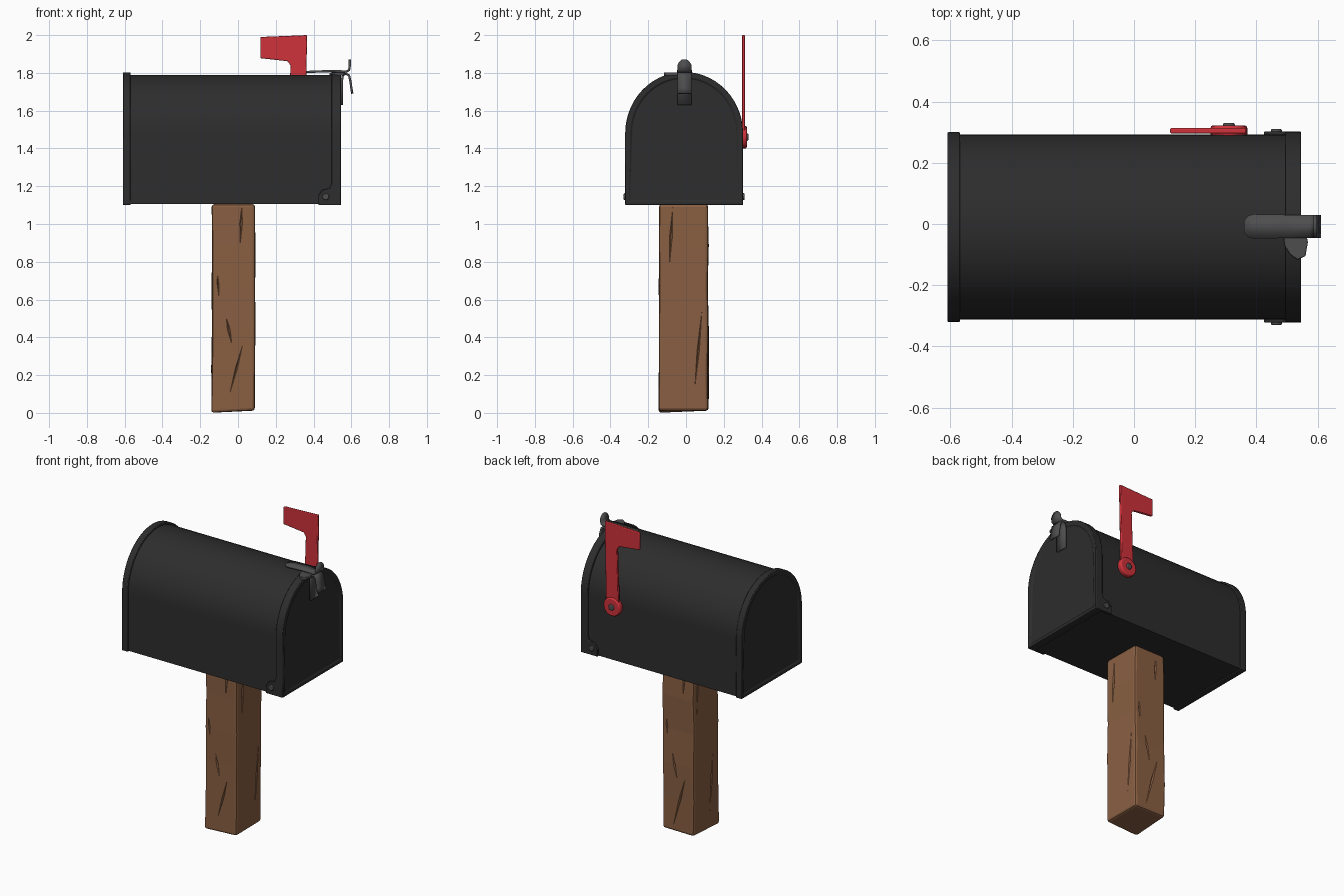
import bpy, bmesh, math, random
from mathutils import Vector

random.seed(4)
if "Cube" in bpy.data.objects:
    bpy.data.objects.remove(bpy.data.objects["Cube"], do_unlink=True)


def material(name, rgb):
    m = bpy.data.materials.new(name)
    m.use_nodes = True
    m.diffuse_color = (*rgb, 1)
    bsdf = next(n for n in m.node_tree.nodes if n.type == 'BSDF_PRINCIPLED')
    bsdf.inputs["Base Color"].default_value = (*rgb, 1)
    return m


BLACK = material("black metal", (0.026, 0.026, 0.026))
GREY = material("grey metal", (0.075, 0.075, 0.075))
RED = material("red paint", (0.62, 0.032, 0.043))
WOOD = material("brown wood", (0.25, 0.115, 0.055))


def finish(name, bm, mat, bevel=0, smooth=True):
    bmesh.ops.recalc_face_normals(bm, faces=bm.faces[:])
    me = bpy.data.meshes.new(name)
    bm.to_mesh(me)
    bm.free()
    ob = bpy.data.objects.new(name, me)
    bpy.context.collection.objects.link(ob)
    me.materials.append(mat)
    if bevel:
        mod = ob.modifiers.new("bevel", 'BEVEL')
        mod.width, mod.segments, mod.limit_method = bevel, 2, 'ANGLE'
    if smooth:
        bpy.ops.object.select_all(action='DESELECT')
        ob.select_set(True)
        bpy.context.view_layer.objects.active = ob
        bpy.ops.object.shade_smooth_by_angle(angle=math.radians(35))
    return ob


def prism(name, pts, axis, lo, hi, mat, bevel=0, recess=0):
    """Extrude a 2D outline along an axis; optionally sink both end faces."""
    place = {'X': lambda u, v, t: (t, u, v),
             'Y': lambda u, v, t: (u, t, v),
             'Z': lambda u, v, t: (u, v, t)}[axis]
    bm = bmesh.new()
    a, b = [[bm.verts.new(place(u, v, t)) for u, v in pts] for t in (lo, hi)]
    caps = [bm.faces.new(a), bm.faces.new(b)]
    for i in range(len(pts)):
        j = (i + 1) % len(pts)
        bm.faces.new((a[i], a[j], b[j], b[i]))
    bmesh.ops.recalc_face_normals(bm, faces=bm.faces[:])
    if recess:
        bmesh.ops.inset_individual(bm, faces=caps, thickness=0.03)
        bmesh.ops.inset_individual(bm, faces=caps, thickness=0.004, depth=-recess)
    return finish(name, bm, mat, bevel)


def arch(half, top, bottom=1.1, spring=1.48, cy=-0.01, n=28):
    """Straight-sided outline with a round top."""
    pts = [(cy - half, bottom), (cy + half, bottom)]
    for i in range(n + 1):
        t = math.pi * i / n
        pts.append((cy + half * math.cos(t), spring + (top - spring) * math.sin(t)))
    return pts


def circle(cu, cv, r, n=20):
    return [(cu + r * math.cos(math.tau * i / n), cv + r * math.sin(math.tau * i / n))
            for i in range(n)]


def ribbon(name, path, mat, cy=-0.008, thick=0.012):
    """Bent sheet strip along (x, z, half width) stations."""
    bm = bmesh.new()
    rows = [[bm.verts.new((x, cy + s * w, z)) for s in (-1, 1)] for x, z, w in path]
    for p, q in zip(rows, rows[1:]):
        bm.faces.new((p[0], p[1], q[1], q[0]))
    ob = finish(name, bm, mat)
    mod = ob.modifiers.new("thickness", 'SOLIDIFY')
    mod.thickness, mod.offset = thick, 0
    return ob


# Box shell with its raised back rim and door rim
prism("box_shell", arch(0.302, 1.79, 1.105), 'X', -0.58, 0.52, BLACK)
prism("back_rim", arch(0.31, 1.803), 'X', -0.61, -0.568, BLACK, 0.005, 0.008)
prism("door", arch(0.312, 1.805), 'X', 0.495, 0.546, BLACK, 0.005, 0.007)

# Door hinge ears with rivets on both sides
ear = [(0.425, 1.1), (0.54, 1.1), (0.54, 1.24), (0.505, 1.24), (0.485, 1.19), (0.445, 1.18),
       (0.425, 1.15)]
for side, s in (("right", -1), ("left", 1)):
    y0, y1, y2 = [-0.01 + s * d for d in (0.295, 0.312, 0.32)]
    prism(side + "_hinge_ear", ear, 'Y', min(y0, y1), max(y0, y1), BLACK, 0.003)
    prism(side + "_hinge_rivet", circle(0.465, 1.145, 0.018, 12), 'Y',
          min(y0, y2), max(y0, y2), GREY, 0.004)

# Latch: top spring strip with upturned round tip
W = 0.038
ribbon("latch_strip", [(0.36, 1.805, 0.02), (0.372, 1.805, 0.034), (0.39, 1.806, 0.04),
                       (0.5, 1.81, W), (0.575, 1.807, W), (0.588, 1.815, W),
                       (0.592, 1.84, W), (0.592, 1.858, 0.028), (0.592, 1.87, 0.014)], GREY)
# Door pull: plate on the door and hook hanging in front
ribbon("door_pull", [(0.55, 1.63, W), (0.55, 1.76, W), (0.556, 1.788, W), (0.572, 1.796, W),
                     (0.588, 1.786, W), (0.596, 1.75, W), (0.6, 1.72, W), (0.605, 1.69, W)], GREY)
prism("latch_catch", [(0.485, -0.02), (0.56, -0.02), (0.568, -0.06), (0.56, -0.105),
                      (0.535, -0.117), (0.51, -0.1), (0.492, -0.07)],
      'Z', 1.785, 1.803, GREY, 0.003)

# Signal flag, pivot disc and rivet
prism("signal_flag", [(0.265, 1.45), (0.355, 1.45), (0.366, 2.0), (0.118, 1.99),
                      (0.118, 1.878), (0.262, 1.862), (0.278, 1.84)],
      'Y', 0.296, 0.313, RED, 0.004)
prism("flag_pivot", circle(0.31, 1.46, 0.06), 'Y', 0.285, 0.322, RED, 0.008)
prism("flag_rivet", circle(0.31, 1.46, 0.02, 12), 'Y', 0.3, 0.33, GREY, 0.005)

# Wooden post, slightly uneven along its height
bm = bmesh.new()
rings = []
for i in range(6):
    z = 0.012 + 1.093 * i / 5
    rings.append([bm.verts.new((-0.025 + sx * 0.115 + random.uniform(-0.004, 0.004),
                                -0.012 + sy * 0.13 + random.uniform(-0.004, 0.004), z))
                  for sx, sy in ((-1, -1), (1, -1), (1, 1), (-1, 1))])
for p, q in zip(rings, rings[1:]):
    for k in range(4):
        bm.faces.new((p[k], p[(k + 1) % 4], q[(k + 1) % 4], q[k]))
bm.faces.new(rings[0])
bm.faces.new(rings[-1])
# Chipped foot
bmesh.ops.translate(bm, verts=rings[0][:1], vec=(0, 0, -0.012))
post = finish("post", bm, WOOD, 0.014, smooth=False)

# Cracks: slim spindles carved out of each post face
bm = bmesh.new()


def spindle(p, q, r):
    p, q = Vector(p), Vector(q)
    mid = p.lerp(q, 0.45)
    ring = [bm.verts.new(mid + Vector(d) * r)
            for d in ((1, 0, 0), (0, 1, 0), (-1, 0, 0), (0, -1, 0))]
    ends = [bm.verts.new(p), bm.verts.new(q)]
    for k in range(4):
        for e in ends:
            bm.faces.new((ring[k], ring[(k + 1) % 4], e))


cracks = [(0.02, 1.09, 0.012, 0.9), (-0.065, 0.52, -0.03, 0.35),
          (0.035, 0.4, -0.06, 0.04), (-0.11, 0.75, -0.1, 0.6)]
for u0, z0, u1, z1 in cracks:
    spindle((u0, -0.142, z0), (u1, -0.142, z1), 0.008)
    spindle((-u0 - 0.05, 0.118, z0), (-u1 - 0.05, 0.118, z1), 0.008)
for u0, z0, u1, z1 in [(-0.07, 1.09, -0.09, 0.75), (0.085, 0.55, 0.04, 0.06)]:
    spindle((0.09, u0, z0), (0.09, u1, z1), 0.008)
    spindle((-0.14, -u0, z0), (-0.14, -u1, z1), 0.008)
cutter = finish("crack_cutter", bm, WOOD, smooth=False)
cutter.hide_render = True
cutter.hide_set(True)
cut = post.modifiers.new("cracks", 'BOOLEAN')
cut.operation, cut.object, cut.solver = 'DIFFERENCE', cutter, 'EXACT'
